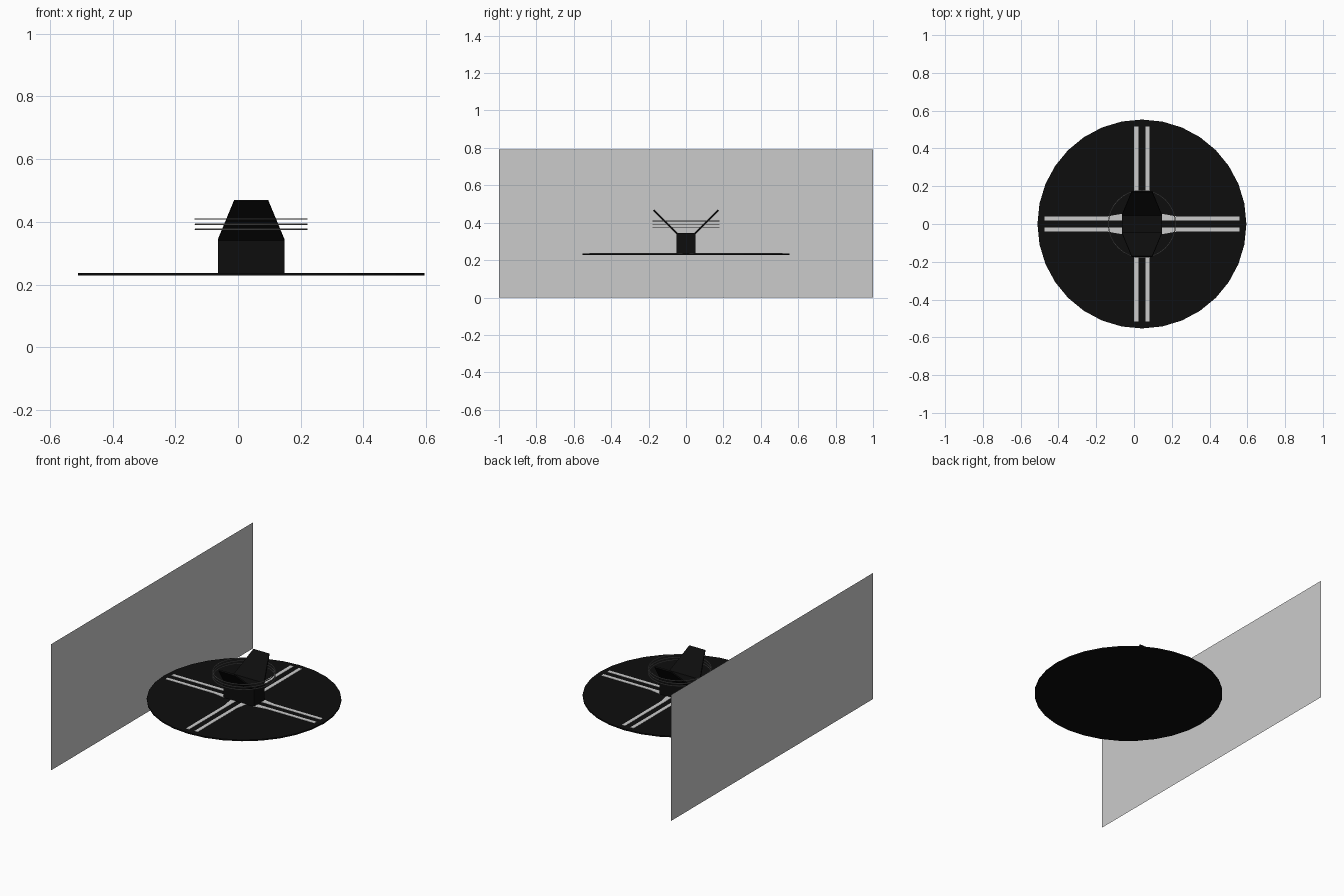
import bpy, bmesh, math
from mathutils import Matrix

if "Cube" in bpy.data.objects:
    bpy.data.objects.remove(bpy.data.objects["Cube"])

CX = 0.042  # x of the turntable axis


def material(name, c):
    m = bpy.data.materials.new(name)
    m.diffuse_color = (*c, 1)
    m.use_nodes = True
    m.node_tree.nodes["Principled BSDF"].inputs["Base Color"].default_value = m.diffuse_color
    return m


black = material("black", (0.004, 0.004, 0.004))
pale = material("pale grey", (0.6, 0.6, 0.6))
grey = material("ring grey", (0.3, 0.3, 0.3))


def finish(name, bm, mat):
    bmesh.ops.recalc_face_normals(bm, faces=bm.faces)
    me = bpy.data.meshes.new(name)
    bm.to_mesh(me)
    bm.free()
    ob = bpy.data.objects.new(name, me)
    me.materials.append(mat)
    bpy.context.collection.objects.link(ob)
    return ob


def slab(name, pts, offset, mat, spin=0):
    """Extrude a flat outline by an offset vector, turned about the axis."""
    bm = bmesh.new()
    f = bm.faces.new([bm.verts.new(p) for p in pts])
    g = bmesh.ops.extrude_face_region(bm, geom=[f])["geom"]
    bmesh.ops.translate(bm, vec=offset, verts=[v for v in g if isinstance(v, bmesh.types.BMVert)])
    bmesh.ops.transform(bm, verts=bm.verts,
                        matrix=Matrix.Translation((CX, 0, 0)) @ Matrix.Rotation(spin, 4, "Z"))
    return finish(name, bm, mat)


# upright back panel, a single sheet
bm = bmesh.new()
bm.faces.new([bm.verts.new((-0.595, y, z)) for y, z in ((-1, 0), (1, 0), (1, 0.79), (-1, 0.79))])
finish("back_panel", bm, pale)

# round base disc
bm = bmesh.new()
bmesh.ops.create_cone(bm, cap_ends=True, segments=32, radius1=0.553, radius2=0.553, depth=0.008,
                      matrix=Matrix.Translation((CX, 0, 0.232)))
finish("base_disc", bm, black)

# pairs of pale strips along four arms, flaring beside the body
for i in range(4):
    start = 0.10 if i % 2 == 0 else 0.053
    for s in (-1, 1):
        outline = [(start, 0.018), (0.517, 0.018), (0.517, 0.041),
                   (start + 0.08, 0.041), (start, 0.055)]
        slab("arm_strip", [(x, s * y, 0.236) for x, y in outline], (0, 0, 0.0015),
             pale, i * math.pi / 2)

# central box
slab("body", [(-0.106, -0.052, 0.236), (0.106, -0.052, 0.236),
              (0.106, 0.052, 0.236), (-0.106, 0.052, 0.236)], (0, 0, 0.11), black)

# two tapered flaps leaning outwards
for spin in (0, math.pi):
    slab("flap", [(-0.106, -0.045, 0.345), (0.106, -0.045, 0.345),
                  (0.054, -0.17, 0.47), (-0.054, -0.17, 0.47)], (0, -0.006, -0.006), black, spin)

# three thin rings round the flaps
for z in (0.376, 0.392, 0.409):
    bpy.ops.mesh.primitive_torus_add(major_segments=32, minor_segments=6, major_radius=0.178,
                                     minor_radius=0.0025, location=(CX, 0, z))
    ring = bpy.context.object
    ring.name = "ring"
    ring.data.materials.append(grey)
    bpy.ops.object.shade_smooth_by_angle(angle=math.radians(70))
